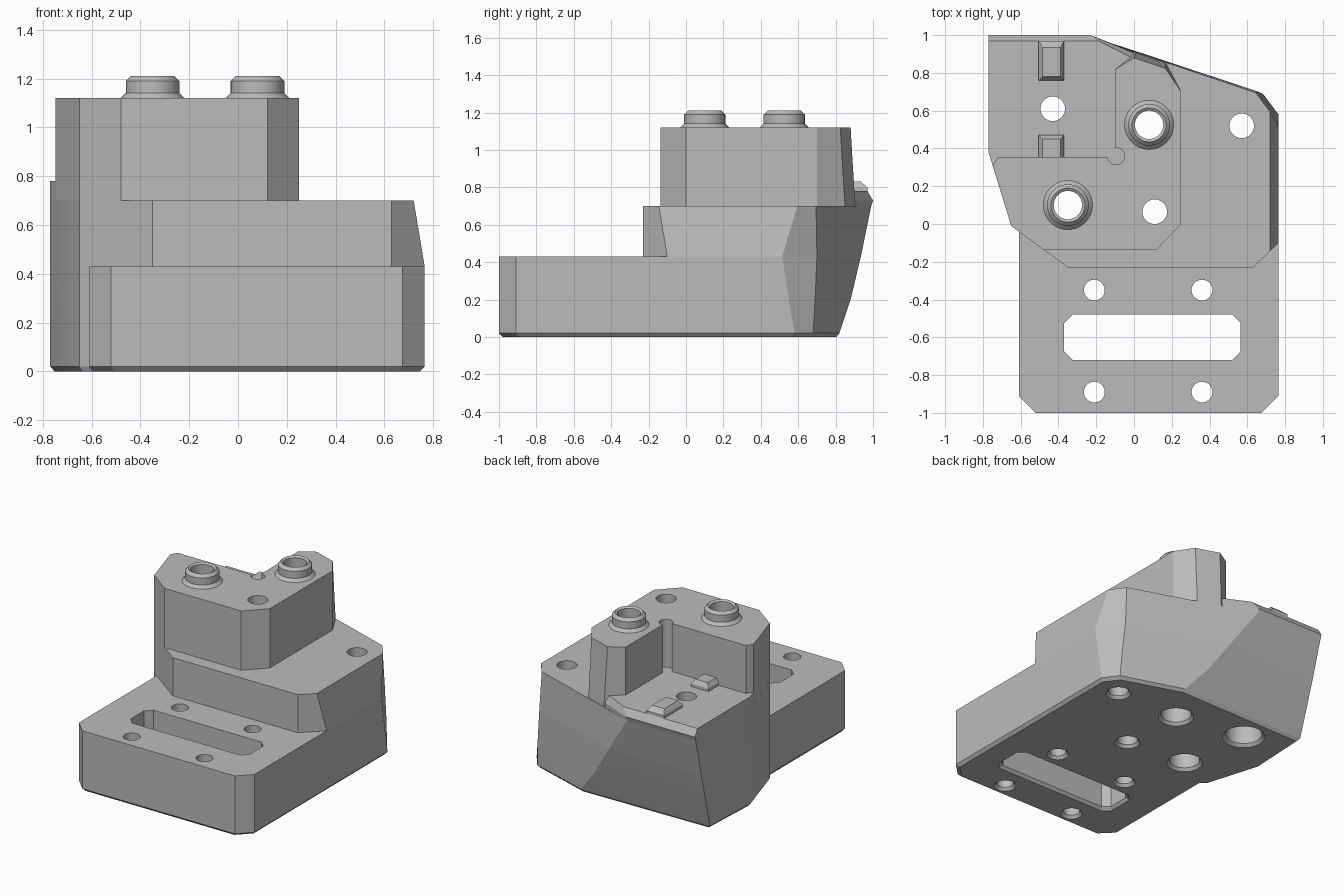
import bpy, bmesh, math

cube = bpy.data.objects.get("Cube")
if cube:
    bpy.data.objects.remove(cube, do_unlink=True)

grey = bpy.data.materials.new("plain_grey")
grey.use_nodes = True
grey.diffuse_color = (0.5, 0.5, 0.5, 1)
grey.node_tree.nodes["Principled BSDF"].inputs["Base Color"].default_value = (0.5, 0.5, 0.5, 1)


def add_loft(bm, rings):
    """Closed solid through (z, outline) rings of equal point count."""
    rows = [[bm.verts.new((x, y, z)) for x, y in pts] for z, pts in rings]
    n = len(rows[0])
    for low, high in zip(rows, rows[1:]):
        for i in range(n):
            j = (i + 1) % n
            bm.faces.new((low[i], low[j], high[j], high[i]))
    bm.faces.new(rows[0][::-1])
    bm.faces.new(rows[-1])


def circle(x, y, r, n=48):
    return [(x + r * math.cos(2 * math.pi * i / n), y + r * math.sin(2 * math.pi * i / n))
            for i in range(n)]


def add_round(bm, x, y, profile):
    add_loft(bm, [(z, circle(x, y, r)) for r, z in profile])


def rect(x0, x1, y0, y1, c=0):
    if not c:
        return [(x0, y0), (x1, y0), (x1, y1), (x0, y1)]
    return [(x0 + c, y0), (x1 - c, y0), (x1, y0 + c), (x1, y1 - c),
            (x1 - c, y1), (x0 + c, y1), (x0, y1 - c), (x0, y0 + c)]


def finish(name, bm):
    bmesh.ops.recalc_face_normals(bm, faces=bm.faces[:])
    me = bpy.data.meshes.new(name)
    bm.to_mesh(me)
    bm.free()
    me.materials.append(grey)
    ob = bpy.data.objects.new(name, me)
    bpy.context.collection.objects.link(ob)
    return ob


def solid(name, rings):
    bm = bmesh.new()
    add_loft(bm, rings)
    return finish(name, bm)


def activate(ob):
    bpy.ops.object.select_all(action="DESELECT")
    ob.select_set(True)
    bpy.context.view_layer.objects.active = ob


def cut(ob, cutter):
    mod = ob.modifiers.new("cut", "BOOLEAN")
    mod.operation = "DIFFERENCE"
    mod.solver = "EXACT"
    mod.object = cutter
    activate(ob)
    bpy.ops.object.modifier_apply(modifier=mod.name)


# Rear corner points of the body: right side, facet end, bend, left corner
rear_foot = [(0.765, 0.58), (0.69, 0.68), (0.25, 0.82), (-0.75, 0.805)]
rear_low = [(0.765, 0.55), (0.68, 0.69), (0.1, 0.88), (-0.757, 0.855)]
rear_mid = [(0.765, 0.515), (0.66, 0.70), (-0.05, 0.935), (-0.763, 0.92)]
rear_top = [(0.72, 0.595), (0.645, 0.695), (-0.23, 0.99), (-0.77, 0.99)]
left_side = [(-0.77, 0.38), (-0.65, -0.01)]


# Base: front plate and lower body in one outline
def base_outline(rear):
    return ([(-0.52, -1), (0.675, -1), (0.765, -0.91)] + rear + left_side
            + [(-0.61, -0.04), (-0.61, -0.91)])


foot = [(x * 0.975, y * 0.98) for x, y in base_outline(rear_foot)]
base = solid("base", [(0, foot), (0.02, base_outline(rear_foot)),
                      (0.2, base_outline(rear_low)), (0.43, base_outline(rear_mid))])


# Middle block with a leaning right side
def middle_outline(rear, corner):
    return [(0.63, -0.23), corner] + rear + left_side + [(-0.35, -0.23)]


middle = solid("middle_block", [(0.43, middle_outline(rear_mid, (0.765, -0.10))),
                                (0.70, middle_outline(rear_top, (0.72, -0.145)))])

# Raised ledge behind the tower, with a chamfered rear lip
ledge_front = [(-0.77, 0.38), (-0.745, 0.30), (0, 0.30)]
ledge = solid("rear_ledge", [
    (0.70, ledge_front + [(0, 0.91), (-0.23, 0.99), (-0.77, 0.99)]),
    (0.73, ledge_front + [(0, 0.905), (-0.23, 1.0), (-0.77, 1.0)]),
    (0.78, ledge_front + [(0, 0.875), (-0.19, 0.97), (-0.77, 0.97)])])


# L-shaped tower
def tower_outline(back):
    return ([(-0.65, -0.01), (-0.48, -0.135), (0.12, -0.135), (0.25, 0), (0.25, 0.70)] + back
            + [(-0.1, 0.82), (-0.1, 0.355), (-0.72, 0.355), (-0.748, 0.31)])


tower = solid("tower", [(0.70, tower_outline([(0.17, 0.85), (0.01, 0.905)])),
                        (1.12, tower_outline([(0.165, 0.825), (0, 0.88)]))])

# Cutters: through holes with countersunk or wider bores from below, and the slot
bm = bmesh.new()
for x in (0.36, -0.21):
    for y in (-0.35, -0.89):
        add_round(bm, x, y, [(0.08, -0.01), (0.055, 0.02), (0.055, 0.6)])
for x, y in ((0.11, 0.065), (0.57, 0.52)):
    add_round(bm, x, y, [(0.09, -0.01), (0.065, 0.02), (0.065, 1.3)])
tubes = [(-0.35, 0.10), (0.08, 0.525)]
for x, y in tubes:
    add_round(bm, x, y, [(0.125, -0.01), (0.1, 0.02), (0.1, 0.5), (0.075, 0.52), (0.075, 1.3)])
add_round(bm, -0.43, 0.61, [(0.15, -0.01), (0.12, 0.02), (0.12, 0.5), (0.065, 0.52), (0.065, 1.3)])
slot = rect(-0.37, 0.565, -0.72, -0.48, 0.045)
add_loft(bm, [(-0.01, rect(-0.395, 0.59, -0.745, -0.455, 0.045)), (0.02, slot), (0.6, slot)])
holes = finish("hole_cutters", bm)

bm = bmesh.new()
add_round(bm, -0.095, 0.36, [(0.045, 0.6), (0.045, 1.3)])
notch = finish("notch_cutter", bm)

for part in (base, middle, ledge, tower):
    cut(part, holes)
cut(tower, notch)
for helper in (holes, notch):
    bpy.data.objects.remove(helper, do_unlink=True)

# Tube collars on the tower
parts = [base, middle, ledge, tower]
collar = [(0.075, 1.12), (0.13, 1.12), (0.11, 1.14), (0.11, 1.19), (0.09, 1.21), (0.075, 1.20)]
for name, (x, y) in zip(("front_collar", "rear_collar"), tubes):
    bm = bmesh.new()
    rows = [[bm.verts.new((px, py, z)) for px, py in circle(x, y, r)] for r, z in collar]
    for k, row in enumerate(rows):
        nxt = rows[(k + 1) % len(rows)]
        for i in range(len(row)):
            j = (i + 1) % len(row)
            bm.faces.new((row[i], row[j], nxt[j], nxt[i]))
    parts.append(finish(name, bm))

# Small clips on the ledge
for name, y0, y1, t0, t1 in (("front_clip", 0.35, 0.47, 0.355, 0.45),
                             ("rear_clip", 0.76, 0.97, 0.78, 0.935)):
    low = rect(-0.505, -0.37, y0, y1)
    parts.append(solid(name, [(0.76, low), (0.80, low), (0.83, rect(-0.485, -0.39, t0, t1))]))

for part in parts:
    activate(part)
    bpy.ops.object.shade_smooth_by_angle(angle=math.radians(20))
